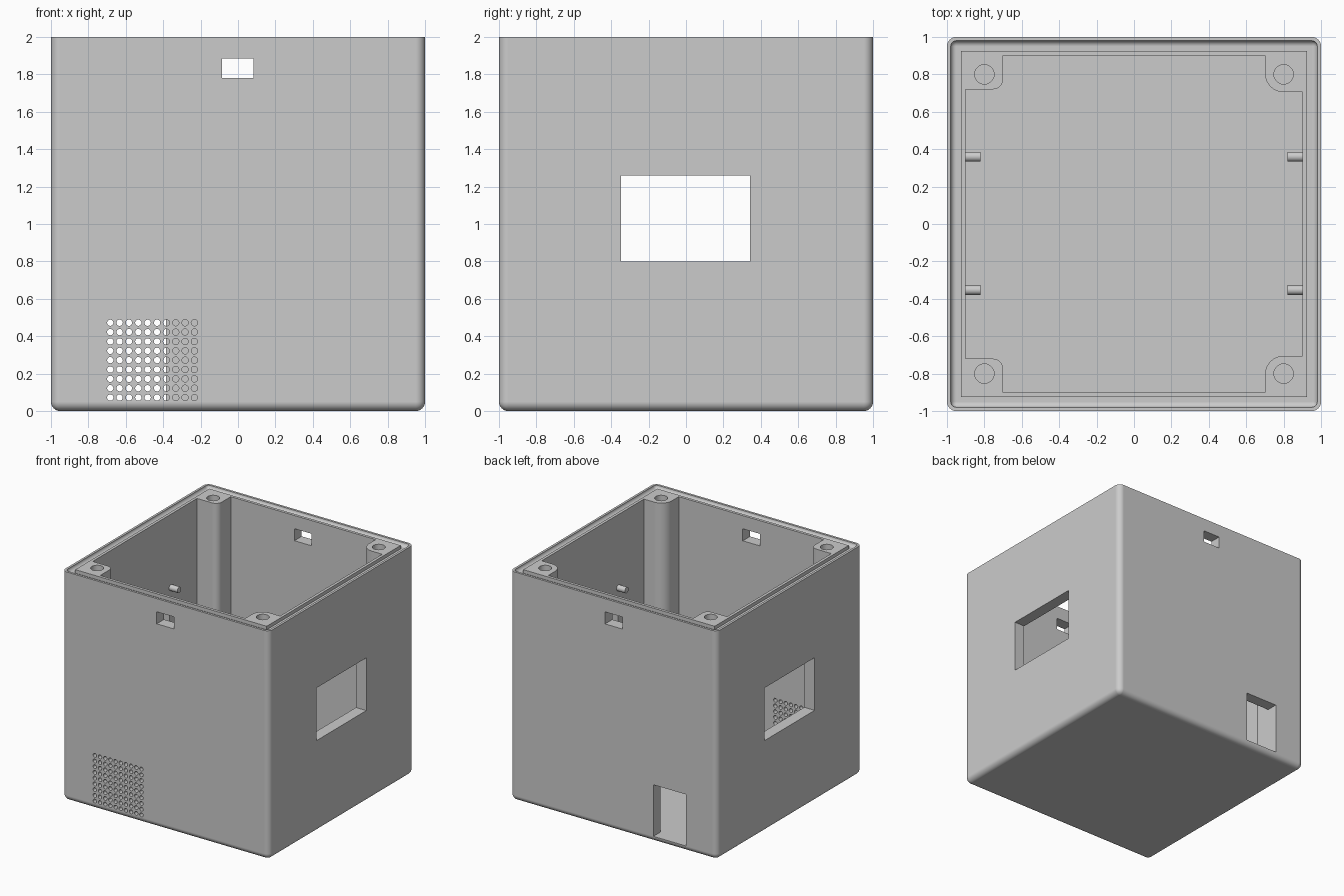
import bpy, bmesh
from math import sin, cos, pi
from mathutils import Matrix

if "Cube" in bpy.data.objects:
    bpy.data.objects.remove(bpy.data.objects["Cube"], do_unlink=True)

grey = bpy.data.materials.new("light_grey")
grey.use_nodes = True
grey.diffuse_color = (0.6, 0.6, 0.6, 1)
grey.node_tree.nodes["Principled BSDF"].inputs["Base Color"].default_value = (0.6, 0.6, 0.6, 1)


def finish(name, bm):
    bmesh.ops.recalc_face_normals(bm, faces=bm.faces)
    mesh = bpy.data.meshes.new(name)
    bm.to_mesh(mesh)
    bm.free()
    mesh.materials.append(grey)
    ob = bpy.data.objects.new(name, mesh)
    bpy.context.collection.objects.link(ob)
    return ob


def box(name, x0, x1, y0, y1, z0, z1, bevel=0.0):
    bm = bmesh.new()
    bmesh.ops.create_cube(bm, size=1)
    for v in bm.verts:
        v.co.x = x1 if v.co.x > 0 else x0
        v.co.y = y1 if v.co.y > 0 else y0
        v.co.z = z1 if v.co.z > 0 else z0
    if bevel:
        # round every edge except the open top rim
        edges = [e for e in bm.edges if min(v.co.z for v in e.verts) < z1 - 0.01]
        bmesh.ops.bevel(bm, geom=edges, offset=bevel, segments=8, profile=0.5, affect='EDGES')
    return finish(name, bm)


def cylinders(name, axis, centres, radius, length, sides):
    bm = bmesh.new()
    turn = {'X': Matrix.Rotation(pi / 2, 4, 'Y'), 'Y': Matrix.Rotation(pi / 2, 4, 'X'),
            'Z': Matrix.Identity(4)}[axis]
    for c in centres:
        bmesh.ops.create_cone(bm, cap_ends=True, segments=sides, radius1=radius, radius2=radius,
                              depth=length, matrix=Matrix.Translation(c) @ turn)
    return finish(name, bm)


def apply(ob, mod):
    bpy.context.view_layer.objects.active = ob
    with bpy.context.temp_override(object=ob, active_object=ob, selected_objects=[ob]):
        bpy.ops.object.modifier_apply(modifier=mod.name)


def cut(ob, cutter):
    mod = ob.modifiers.new("cut", 'BOOLEAN')
    mod.operation, mod.solver, mod.object = 'DIFFERENCE', 'EXACT', cutter
    apply(ob, mod)
    bpy.data.objects.remove(cutter, do_unlink=True)


def smooth(ob):
    bpy.ops.object.select_all(action='DESELECT')
    ob.select_set(True)
    bpy.context.view_layer.objects.active = ob
    bpy.ops.object.shade_smooth_by_angle(angle=pi / 6)


# Cavity outline: square with a rounded screw post left standing in each corner
WALL, POST, FLOOR = 0.9, 0.7, 0.05
outline = []
for sx, sy in ((1, 1), (-1, 1), (-1, -1), (1, -1)):
    y, r = (0.705, 0.1) if sx > 0 else (0.72, 0.055)
    pts = [(WALL, y)]
    for i in range(9):
        a = i / 8 * pi / 2
        pts.append((POST + r - r * sin(a), y + r - r * cos(a)))
    pts.append((POST, WALL))
    if sx * sy < 0:
        pts.reverse()
    outline += [(sx * px, sy * py) for px, py in pts]

bm = bmesh.new()
face = bm.faces.new([bm.verts.new((px, py, FLOOR)) for px, py in outline])
top = bmesh.ops.extrude_face_region(bm, geom=[face])["geom"]
bmesh.ops.translate(bm, vec=(0, 0, 2.2), verts=[g for g in top if isinstance(g, bmesh.types.BMVert)])
cavity = finish("cavity_cutter", bm)

# Enclosure body
body = box("enclosure_body", -1, 1, -1, 1, 0, 2, bevel=0.05)
cut(body, cavity)

# Seal groove around the rim
groove = box("groove_cutter", -0.98, 0.98, -0.98, 0.98, 1.97, 2.1, bevel=0.03)
cut(groove, box("groove_core", -0.925, 0.925, -0.925, 0.925, 1.9, 2.2))
cut(body, groove)

# Screw holes in the posts
cut(body, cylinders("screw_cutter", 'Z', [(x, y, 2) for x in (-0.8, 0.8) for y in (-0.8, 0.8)],
                    0.052, 0.6, 32))

# Side windows, front and back slots, back doorway
cut(body, box("window_cutter", -1.2, 1.2, -0.347, 0.342, 0.8, 1.26))
cut(body, box("slot_cutter", -0.085, 0.082, -1.2, 1.2, 1.78, 1.885))
cut(body, box("doorway_cutter", -0.7, -0.385, 0.8, 1.2, FLOOR, 0.5))

# Ventilation grille in the front wall
holes = [(-0.683 + 0.05 * i, -0.95, 0.072 + 0.05 * j) for i in range(10) for j in range(9)]
cut(body, cylinders("grille_cutter", 'Y', holes, 0.017, 0.2, 16))
smooth(body)
mod = body.modifiers.new("flat_faces", 'WEIGHTED_NORMAL')
mod.keep_sharp = True

# Mounting pegs around each side window
for side, x in (("left", 0.865), ("right", -0.865)):
    pegs = cylinders(side + "_mounting_pegs", 'X',
                     [(x, y, z) for y in (-0.353, 0.36) for z in (0.7, 1.36)], 0.026, 0.09, 24)
    smooth(pegs)
